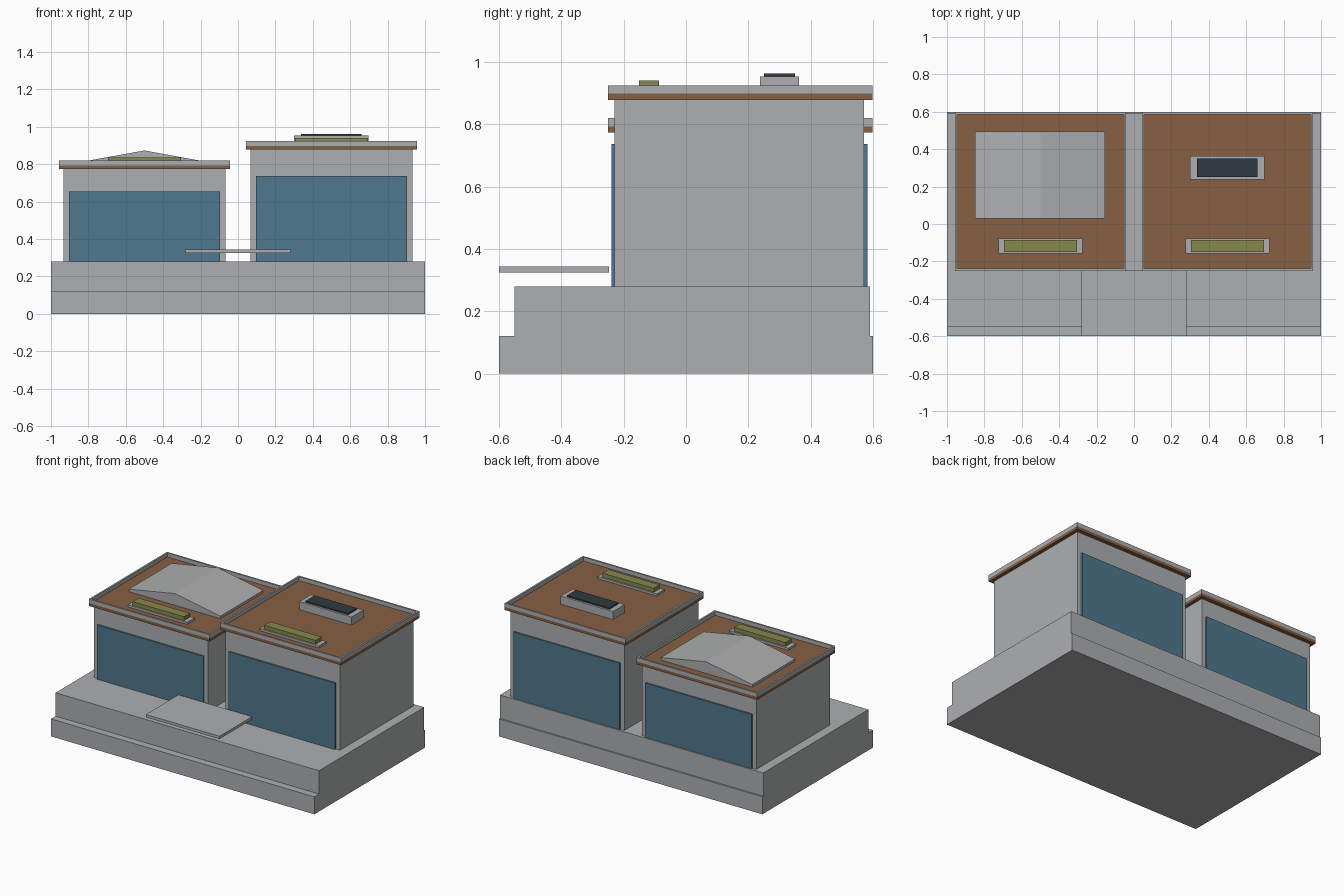
import bpy, bmesh

if "Cube" in bpy.data.objects:
    bpy.data.objects.remove(bpy.data.objects["Cube"])


def srgb(r, g, b):
    f = lambda c: ((c / 255 + 0.055) / 1.055) ** 2.4 if c > 10 else c / 3294
    return (f(r), f(g), f(b), 1)


def material(name, rgb):
    m = bpy.data.materials.new(name)
    m.diffuse_color = srgb(*rgb)
    m.use_nodes = True
    m.node_tree.nodes["Principled BSDF"].inputs["Base Color"].default_value = m.diffuse_color
    return m


CONCRETE = material("concrete grey", (174, 175, 176))
BROWN = material("roof brown", (135, 96, 68))
GLASS = material("window blue", (80, 120, 142))
GREEN = material("plant green", (134, 137, 77))
DARK = material("skylight dark", (48, 57, 64))


def finish(name, bm, mat):
    bmesh.ops.recalc_face_normals(bm, faces=bm.faces[:])
    me = bpy.data.meshes.new(name)
    bm.to_mesh(me)
    bm.free()
    me.materials.append(mat)
    ob = bpy.data.objects.new(name, me)
    bpy.context.collection.objects.link(ob)
    return ob


def boxes(name, mat, *bounds):
    """One object made of boxes given as (x0, x1, y0, y1, z0, z1)."""
    bm = bmesh.new()
    for x0, x1, y0, y1, z0, z1 in bounds:
        for v in bmesh.ops.create_cube(bm, size=1)["verts"]:
            v.co = ((x0 + x1) / 2 + v.co.x * (x1 - x0),
                    (y0 + y1) / 2 + v.co.y * (y1 - y0),
                    (z0 + z1) / 2 + v.co.z * (z1 - z0))
    return finish(name, bm, mat)


def prism(name, mat, profile, y0, y1):
    """Extrude an x-z profile along y."""
    bm = bmesh.new()
    face = bm.faces.new([bm.verts.new((x, y0, z)) for x, z in profile])
    new = bmesh.ops.extrude_face_region(bm, geom=[face])["geom"]
    bmesh.ops.translate(bm, vec=(0, y1 - y0, 0),
                        verts=[g for g in new if isinstance(g, bmesh.types.BMVert)])
    return finish(name, bm, mat)


# Stepped base and entrance canopy
boxes("lower_base", CONCRETE, (-1, 1, -0.6, 0.6, 0, 0.12))
boxes("upper_base", CONCRETE, (-1, 1, -0.55, 0.59, 0.12, 0.28))
boxes("entrance_canopy", CONCRETE, (-0.28, 0.28, -0.6, -0.247, 0.324, 0.343))

# Two pavilions: centre x, wall top, window top
for side, cx, top, win in (("left", -0.5, 0.773, 0.653), ("right", 0.5, 0.878, 0.736)):
    boxes(side + "_walls", CONCRETE, (cx - 0.434, cx + 0.434, -0.229, 0.571, 0.28, top))
    for face, y0, y1 in (("front", -0.239, -0.229), ("back", 0.571, 0.582)):
        boxes(f"{side}_{face}_window", GLASS, (cx - 0.404, cx + 0.404, y0, y1, 0.28, win))

    # Brown roof slab with a thin parapet around its edge
    floor, rim, t = top + 0.02, top + 0.047, 0.012
    xa, xb, ya, yb = cx - 0.458, cx + 0.458, -0.25, 0.598
    boxes(side + "_roof_slab", BROWN, (xa, xb, ya, yb, top, floor))
    boxes(side + "_parapet", CONCRETE,
          (xa, xb, ya, ya + t, floor, rim), (xa, xb, yb - t, yb, floor, rim),
          (xa, xa + t, ya + t, yb - t, floor, rim), (xb - t, xb, ya + t, yb - t, floor, rim))

    # Roof planter
    boxes(side + "_planter", CONCRETE,
          (cx - 0.225, cx + 0.225, -0.158, -0.077, floor, floor + 0.015))
    boxes(side + "_planting", GREEN,
          (cx - 0.195, cx + 0.195, -0.151, -0.086, floor + 0.015, floor + 0.042))

# Low gabled roof light on the left pavilion
prism("left_gable", CONCRETE,
      [(-0.85, 0.793), (-0.155, 0.793), (-0.155, 0.81), (-0.5, 0.873), (-0.85, 0.81)],
      0.03, 0.495)

# Skylight on the right pavilion
boxes("skylight_curb", CONCRETE, (0.3, 0.697, 0.237, 0.363, 0.898, 0.953))
boxes("skylight_pane", DARK, (0.337, 0.66, 0.25, 0.349, 0.953, 0.962))
